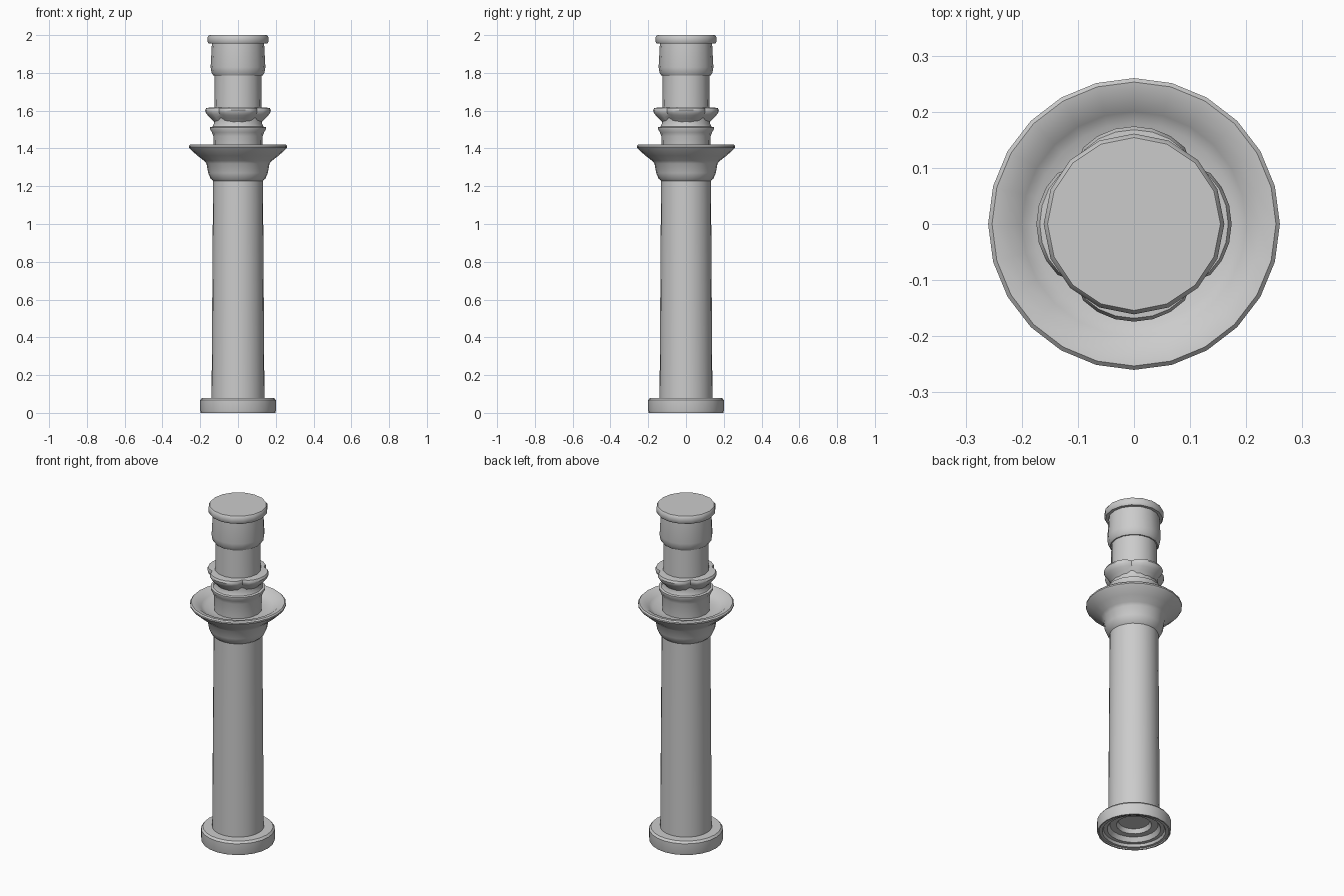
import bpy, bmesh, math

if "Cube" in bpy.data.objects:
    bpy.data.objects.remove(bpy.data.objects["Cube"])


def lathe(name, profile, sides, shape=None):
    """Revolve (radius, z) points round z; shape(r, z, angle) may bend the ring."""
    bm = bmesh.new()
    rings = []
    for r, z in profile:
        ring = []
        if r == 0:
            ring = [bm.verts.new((0, 0, z))] * sides
        else:
            for i in range(sides):
                a = 2 * math.pi * i / sides
                rr, zz = shape(r, z, a) if shape else (r, z)
                ring.append(bm.verts.new((rr * math.cos(a), rr * math.sin(a), zz)))
        rings.append(ring)
    for lo, hi in zip(rings, rings[1:]):
        for i in range(sides):
            j = (i + 1) % sides
            face = list(dict.fromkeys((lo[i], lo[j], hi[j], hi[i])))
            bm.faces.new(face)
    bmesh.ops.recalc_face_normals(bm, faces=bm.faces)
    mesh = bpy.data.meshes.new(name)
    bm.to_mesh(mesh)
    bm.free()
    obj = bpy.data.objects.new(name, mesh)
    bpy.context.collection.objects.link(obj)
    bpy.context.view_layer.objects.active = obj
    bpy.ops.object.select_all(action='DESELECT')
    obj.select_set(True)
    bpy.ops.object.shade_smooth_by_angle(angle=math.radians(35))
    return obj


# Foot with a stepped hollow underneath
lathe("base_foot", [(0, .07), (.085, .07), (.095, .045), (.13, .045), (.145, .02),
                    (.165, .02), (.172, .006), (.188, .006), (.19, 0), (.197, 0),
                    (.2, .01), (.2, .068), (.19, .08), (.135, .08), (0, .08)], 24)

# Slightly tapered main shaft
lathe("main_shaft", [(0, .075), (.14, .075), (.132, 1.24), (0, 1.24)], 24)

# Flared cup with a rounded lip and shallow dish
lathe("flared_cup", [(0, 1.225), (.128, 1.225), (.145, 1.24), (.158, 1.27), (.167, 1.32),
                     (.18, 1.335), (.215, 1.362), (.252, 1.395), (.26, 1.405),
                     (.26, 1.413), (.253, 1.42), (.225, 1.415), (.2, 1.395),
                     (.18, 1.383), (.13, 1.378), (0, 1.378)], 24)

# Neck with a thin flared ring
lathe("neck_ring", [(0, 1.37), (.13, 1.37), (.131, 1.465), (.138, 1.485), (.148, 1.503),
                    (.148, 1.512), (.135, 1.515), (.128, 1.53), (.128, 1.56), (0, 1.56)], 16)


# Four-lobed collar: pinched in and lifted at the diagonals
def lobes(r, z, a):
    pinch = 1 - abs(math.cos(2 * a)) ** 0.45
    out = max(0, r - .128)
    lift = .02 * pinch * max(0, 1.605 - z) / .06
    return r - out * .65 * pinch, z + lift


lathe("lobed_collar", [(.122, 1.535), (.13, 1.545), (.143, 1.558), (.16, 1.575),
                       (.171, 1.59), (.174, 1.603), (.168, 1.615), (.12, 1.617)], 32, lobes)

# Upper neck, head and cap
lathe("upper_neck", [(0, 1.54), (.126, 1.54), (.123, 1.8), (0, 1.8)], 16)
lathe("head_band", [(0, 1.785), (.13, 1.785), (.14, 1.8), (.145, 1.83),
                    (.138, 1.96), (0, 1.96)], 16)
lathe("top_cap", [(0, 1.955), (.155, 1.955), (.161, 1.965), (.161, 1.99),
                  (.154, 2.0), (0, 2.0)], 16)
